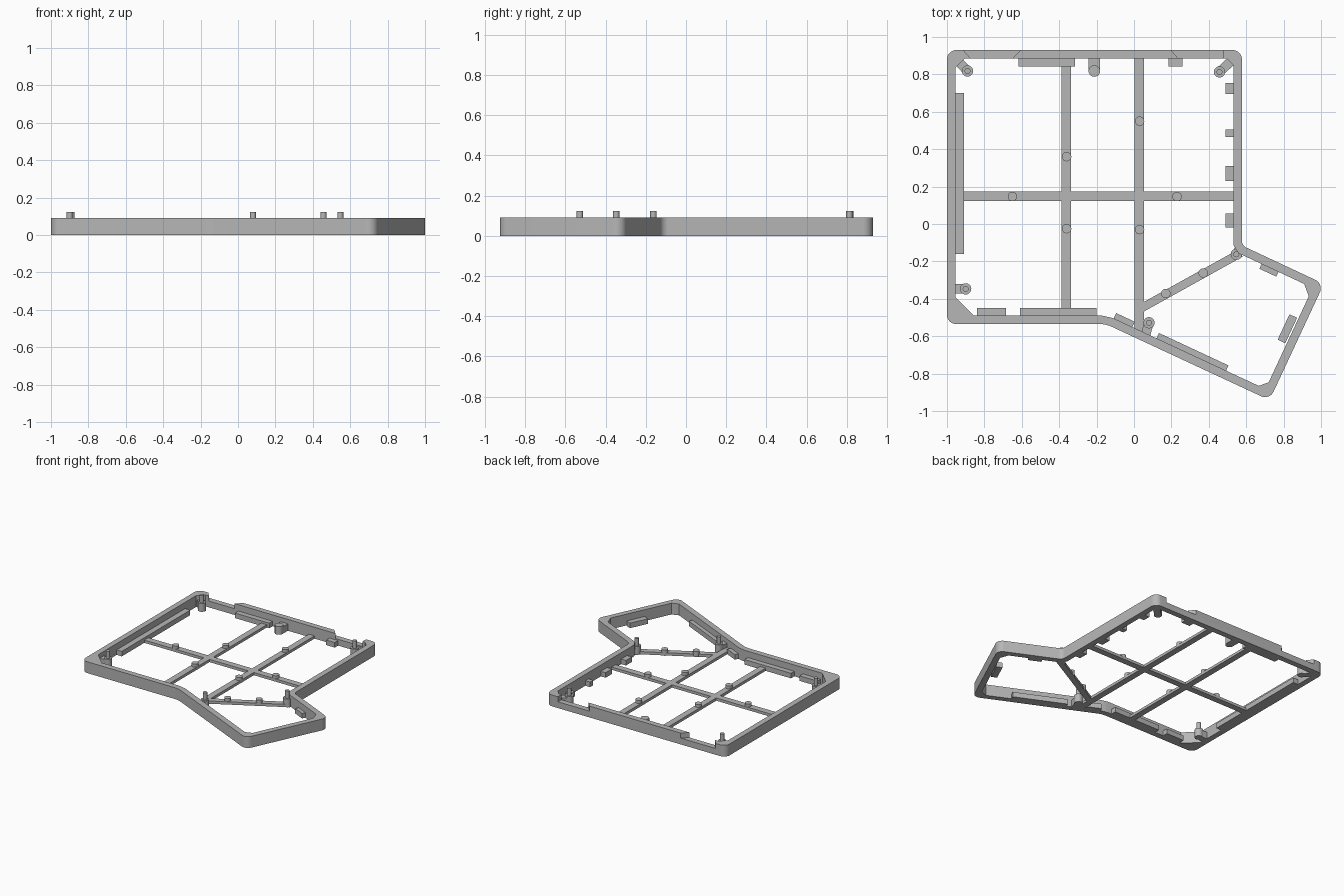
import bpy, bmesh, math
from mathutils import Vector

cube = bpy.data.objects.get("Cube")
if cube:
    bpy.data.objects.remove(cube, do_unlink=True)

grey = bpy.data.materials.new("plain grey")
grey.use_nodes = True
grey.diffuse_color = (0.47, 0.47, 0.47, 1)
grey.node_tree.nodes["Principled BSDF"].inputs["Base Color"].default_value = grey.diffuse_color

WALL, THICK = 0.09, 0.045
STRUT, LEDGE, BOSS, PIN = 0.022, 0.04, 0.065, 0.122
SLOPE = math.radians(-25)


def prism(name, loops, z0, z1):
    """Extrude an outline, with optional holes, from z0 to z1."""
    bm = bmesh.new()
    for loop in loops:
        vs = [bm.verts.new((p[0], p[1], z0)) for p in loop]
        for a, b in zip(vs, vs[1:] + vs[:1]):
            bm.edges.new((a, b))
    bmesh.ops.triangle_fill(bm, edges=bm.edges[:], use_beauty=True, use_dissolve=False)
    ext = bmesh.ops.extrude_face_region(bm, geom=bm.faces[:], use_keep_orig=True)
    top = [g for g in ext["geom"] if isinstance(g, bmesh.types.BMVert)]
    bmesh.ops.translate(bm, verts=top, vec=(0, 0, z1 - z0))
    bmesh.ops.recalc_face_normals(bm, faces=bm.faces[:])
    mesh = bpy.data.meshes.new(name)
    bm.to_mesh(mesh)
    bm.free()
    mesh.materials.append(grey)
    obj = bpy.data.objects.new(name, mesh)
    bpy.context.collection.objects.link(obj)
    return obj


def smooth(obj):
    bpy.ops.object.select_all(action="DESELECT")
    obj.select_set(True)
    bpy.context.view_layer.objects.active = obj
    bpy.ops.object.shade_smooth_by_angle(angle=math.radians(30))


def box(name, x0, x1, y0, y1, z1):
    return prism(name, [[(x0, y0), (x1, y0), (x1, y1), (x0, y1)]], 0, z1)


def bar(name, a, b, width, z1):
    """Straight bar between two plan points."""
    a, b = Vector(a), Vector(b)
    n = (b - a).normalized().orthogonal() * width / 2
    return prism(name, [[a - n, b - n, b + n, a + n]], 0, z1)


def tilted(name, centre, length, angle):
    d = Vector((math.cos(angle), math.sin(angle))) * length / 2
    c = Vector(centre)
    return bar(name, c - d, c + d, THICK, LEDGE)


def cylinder(name, x, y, r, z0, z1):
    ring = [(x + r * math.cos(t * math.tau / 24), y + r * math.sin(t * math.tau / 24)) for t in range(24)]
    smooth(prism(name, [ring], z0, z1))


def round_corners(points, cuts, steps):
    """Replace each corner by a curve starting 'cut' away from it."""
    out = []
    for i, p in enumerate(points):
        a = p + (points[i - 1] - p).normalized() * cuts[i]
        b = p + (points[(i + 1) % len(points)] - p).normalized() * cuts[i]
        for k in range(steps + 1):
            t = k / steps
            # rational quadratic gives a true arc on a right angle
            w = [(1 - t) ** 2, 1.414 * t * (1 - t), t * t]
            out.append((a * w[0] + p * w[1] + b * w[2]) / sum(w))
    return out


def inset(points, d):
    out = []
    for i, p in enumerate(points):
        u = (p - points[i - 1]).normalized()
        v = (points[(i + 1) % len(points)] - p).normalized()
        nu, nv = Vector((u.y, -u.x)), Vector((v.y, -v.x))
        out.append(p + (nu + nv) * d / (1 + nu.dot(nv)))
    return out


# Perimeter wall: rounded outside, chamfered inside
corners = [Vector(p) for p in ((-1, 0.93), (0.577, 0.93), (0.577, -0.115), (1.015, -0.32),
                               (0.725, -0.942), (-0.15, -0.535), (-1, -0.535))]
outer = round_corners(corners, [0.05, 0.05, 0.025, 0.05, 0.05, 0.03, 0.05], 8)
inner = round_corners(inset(corners, THICK), [0.05, 0.035, 0.03, 0.05, 0.04, 0.03, 0.1], 1)
wall = prism("perimeter_wall", [outer, inner], 0, WALL)

# Lowered stretches of the back wall
notches = ([(-0.93, 0.95), (-0.86, 0.87), (-0.665, 0.87), (-0.585, 0.95)],
           [(0.18, 0.95), (0.25, 0.87), (0.475, 0.87), (0.475, 0.95)])
for pts in notches:
    cutter = prism("notch_cutter", [pts], 0.05, 0.2)
    cutter.hide_render = True
    mod = wall.modifiers.new("notch", "BOOLEAN")
    mod.operation, mod.solver, mod.object = "DIFFERENCE", "EXACT", cutter
    bpy.context.view_layer.objects.active = wall
    bpy.ops.object.modifier_apply(modifier=mod.name)
    bpy.data.objects.remove(cutter, do_unlink=True)
smooth(wall)

# Floor struts
bar("left_strut", (-0.362, -0.5), (-0.362, 0.89), 0.05, STRUT)
bar("middle_strut", (0.028, -0.58), (0.028, 0.89), 0.05, STRUT)
bar("cross_strut", (-0.96, 0.148), (0.54, 0.148), 0.05, STRUT)
bar("diagonal_strut", (0.03, -0.455), (0.57, -0.155), 0.045, STRUT)

# Round nubs on the struts
for x, y in ((-0.36, 0.36), (-0.36, -0.025), (0.03, 0.55), (0.03, -0.03),
             (-0.65, 0.147), (0.23, 0.147), (0.37, -0.262), (0.17, -0.372)):
    cylinder("strut_nub", x, y, 0.025, 0, 0.045)

# Ledges along the inside of the walls
for x0, x1 in ((-0.617, -0.315), (0.185, 0.26)):
    box("back_ledge", x0, x1, 0.843, 0.89, LEDGE)
for x0, x1 in ((-0.84, -0.685), (-0.61, -0.2)):
    box("front_ledge", x0, x1, -0.495, -0.448, LEDGE)
for y0, y1 in ((0.695, 0.755), (0.465, 0.505), (0.23, 0.31), (-0.02, 0.055)):
    box("side_ledge", 0.49, 0.535, y0, y1, LEDGE)
box("long_side_ledge", -0.957, -0.91, -0.16, 0.7, LEDGE)
tilted("wing_ledge", (0.725, -0.24), 0.1, SLOPE)
tilted("wing_ledge", (0.82, -0.56), 0.15, SLOPE + math.pi / 2)
tilted("wing_ledge", (0.31, -0.69), 0.41, SLOPE)
tilted("wing_ledge", (-0.055, -0.52), 0.11, SLOPE)

# Bosses with locating pins, each tied to the nearest wall
for x, y, wx, wy in ((-0.89, 0.818, -0.955, 0.885), (0.457, 0.813, 0.54, 0.89),
                     (-0.9, -0.347, -0.96, -0.347), (0.08, -0.528, 0.06, -0.6),
                     (0.547, -0.162, 0.565, -0.13)):
    cylinder("pin_boss", x, y, 0.03, 0, BOSS)
    cylinder("locating_pin", x, y, 0.016, BOSS, PIN)
    bar("boss_web", (x, y), (wx, wy), 0.05, BOSS - 0.01)

# Plain boss on the back wall
cylinder("plain_boss", -0.212, 0.818, 0.031, 0, BOSS)
box("plain_boss_web", -0.243, -0.181, 0.82, 0.89, BOSS - 0.01)
